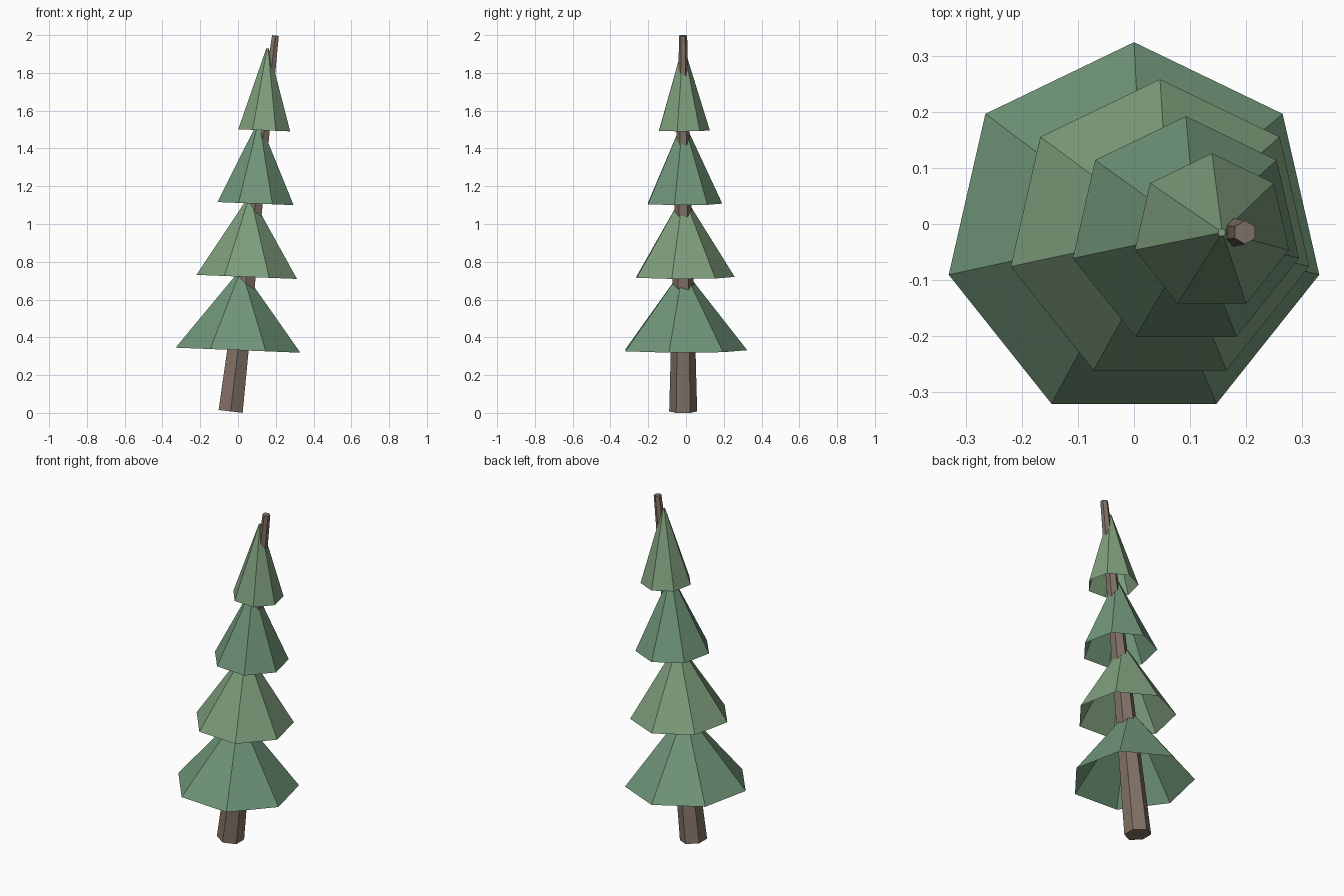
import bpy, bmesh
from math import sin, cos, atan2, pi
from mathutils import Matrix, Vector

if "Cube" in bpy.data.objects:
    bpy.data.objects.remove(bpy.data.objects["Cube"])


def material(name, rgb):
    m = bpy.data.materials.new(name)
    m.diffuse_color = (*rgb, 1)
    m.use_nodes = True
    m.node_tree.nodes["Principled BSDF"].inputs["Base Color"].default_value = m.diffuse_color
    return m


def tapered_prism(name, sides, base, tilt, height, r_base, r_top, mat, closed_base):
    """Leaning tapered prism with a corner pointing to +y."""
    bm = bmesh.new()

    def ring(r, z):
        return [bm.verts.new((-r * sin(2 * pi * i / sides), r * cos(2 * pi * i / sides), z))
                for i in range(sides)]

    low, high = ring(r_base, 0), ring(r_top, height)
    for i in range(sides):
        j = (i + 1) % sides
        bm.faces.new((low[i], low[j], high[j], high[i]))
    bm.faces.new(high)
    if closed_base:
        bm.faces.new(low[::-1])
    bm.transform(Matrix.Translation(Vector(base)) @ Matrix.Rotation(tilt, 4, 'Y'))
    mesh = bpy.data.meshes.new(name)
    bm.to_mesh(mesh)
    bm.free()
    mesh.materials.append(mat)
    obj = bpy.data.objects.new(name, mesh)
    bpy.context.collection.objects.link(obj)
    return obj


bark = material("bark", (0.22, 0.165, 0.13))
needles = [material("needles_cool", (0.16, 0.30, 0.19)),
           material("needles_warm", (0.21, 0.34, 0.20))]

AXIS_Y = -0.015

# Leaning six-sided trunk, its tip poking out beside the top tier
run, rise = 0.237, 1.99
tapered_prism("trunk", 6, (-0.039, AXIS_Y, 0.0077), atan2(run, rise),
              (run ** 2 + rise ** 2) ** 0.5, 0.074, 0.021, bark, True)

# Four hollow seven-sided foliage tiers, shrinking and shifting towards +x
for i in range(4):
    tapered_prism(f"foliage_tier_{i + 1}", 7,
                  (0.0463 * i, AXIS_Y, 0.332 + 0.388 * i), 0.0405,
                  0.424 + 0.003 * i, 0.339 - 0.066 * i, 0.007,
                  needles[i % 2], False)
